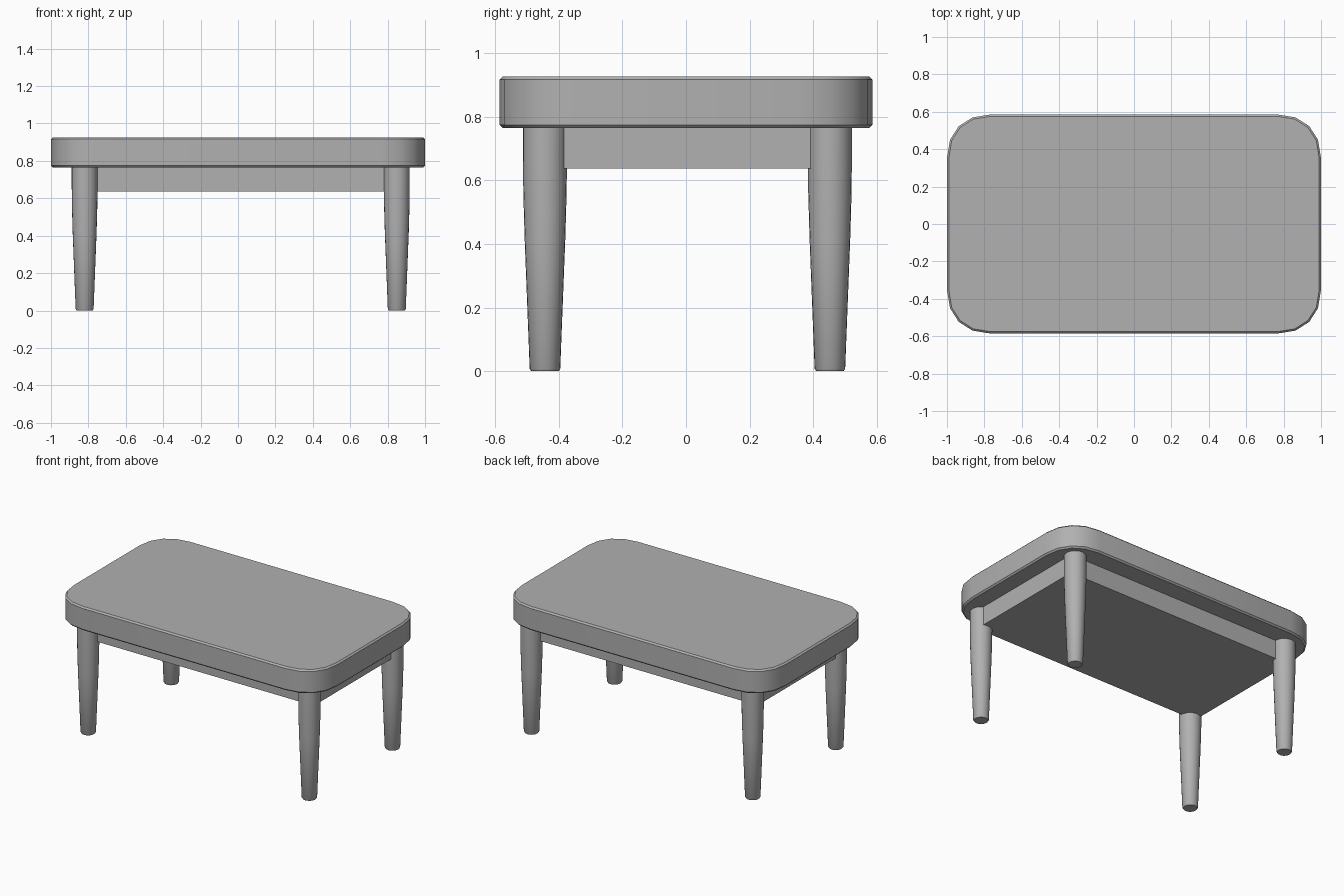
import bpy, bmesh, math

if "Cube" in bpy.data.objects:
    bpy.data.objects.remove(bpy.data.objects["Cube"])

LEG_X = (-0.82, 0.849)
LEG_Y = (-0.443, 0.452)
APRON_X = (-0.857, 0.882)
TOP_Z, UNDER_Z, APRON_Z = 0.926, 0.764, 0.637

grey = bpy.data.materials.new("dark_grey")
grey.diffuse_color = (0.44, 0.44, 0.44, 1)
grey.use_nodes = True
grey.node_tree.nodes["Principled BSDF"].inputs["Base Color"].default_value = grey.diffuse_color


def build(name, rings, smooth_angle=40):
    """Loft stacked rings of points (bottom to top) and cap both ends."""
    bm = bmesh.new()
    loops = [[bm.verts.new(p) for p in ring] for ring in rings]
    n = len(loops[0])
    for a, b in zip(loops, loops[1:]):
        for i in range(n):
            j = (i + 1) % n
            bm.faces.new((a[i], a[j], b[j], b[i]))
    bm.faces.new(loops[0][::-1])
    bm.faces.new(loops[-1])
    mesh = bpy.data.meshes.new(name)
    bm.to_mesh(mesh)
    bm.free()
    mesh.materials.append(grey)
    obj = bpy.data.objects.new(name, mesh)
    bpy.context.collection.objects.link(obj)
    bpy.ops.object.select_all(action='DESELECT')
    obj.select_set(True)
    bpy.context.view_layer.objects.active = obj
    bpy.ops.object.shade_smooth_by_angle(angle=math.radians(smooth_angle))
    return obj


def rounded_rect(hx, hy, r, z, segs=4, power=0.9):
    """Rectangle outline with slightly squared round corners."""
    pts = []
    for q, (sx, sy) in enumerate(((1, 1), (-1, 1), (-1, -1), (1, -1))):
        for k in range(segs + 1):
            t = (q + k / segs) * math.pi / 2
            c, s = abs(math.cos(t)) ** power, abs(math.sin(t)) ** power
            pts.append((sx * (hx - r + r * c), sy * (hy - r + r * s), z))
    return pts


def circle(x, y, r, z, n=24):
    return [(x + r * math.cos(2 * math.pi * i / n),
             y + r * math.sin(2 * math.pi * i / n), z) for i in range(n)]


# Table top: thick rounded slab with a small crisp chamfer
top_profile = [(0.01, UNDER_Z), (0, UNDER_Z + 0.01),
               (0, TOP_Z - 0.01), (0.01, TOP_Z)]
build("table_top", [rounded_rect(1 - d, 0.586 - d, 0.235 - d, z)
                    for d, z in top_profile])

# Solid apron block under the top, running between the legs
apron_ring = [(APRON_X[0], LEG_Y[0]), (APRON_X[1], LEG_Y[0]),
              (APRON_X[1], LEG_Y[1]), (APRON_X[0], LEG_Y[1])]
build("apron", [[(x, y, z) for x, y in apron_ring]
                for z in (APRON_Z, UNDER_Z + 0.004)])

# Four tapered round legs
leg_profile = [(0.043, 0), (0.048, 0.008), (0.064, 0.42),
               (0.068, 0.56), (0.069, 0.66), (0.069, UNDER_Z + 0.004)]
for y, depth in zip(LEG_Y, ("front", "back")):
    for x, side in zip(LEG_X, ("left", "right")):
        build(f"{depth}_{side}_leg", [circle(x, y, r, z) for r, z in leg_profile])
